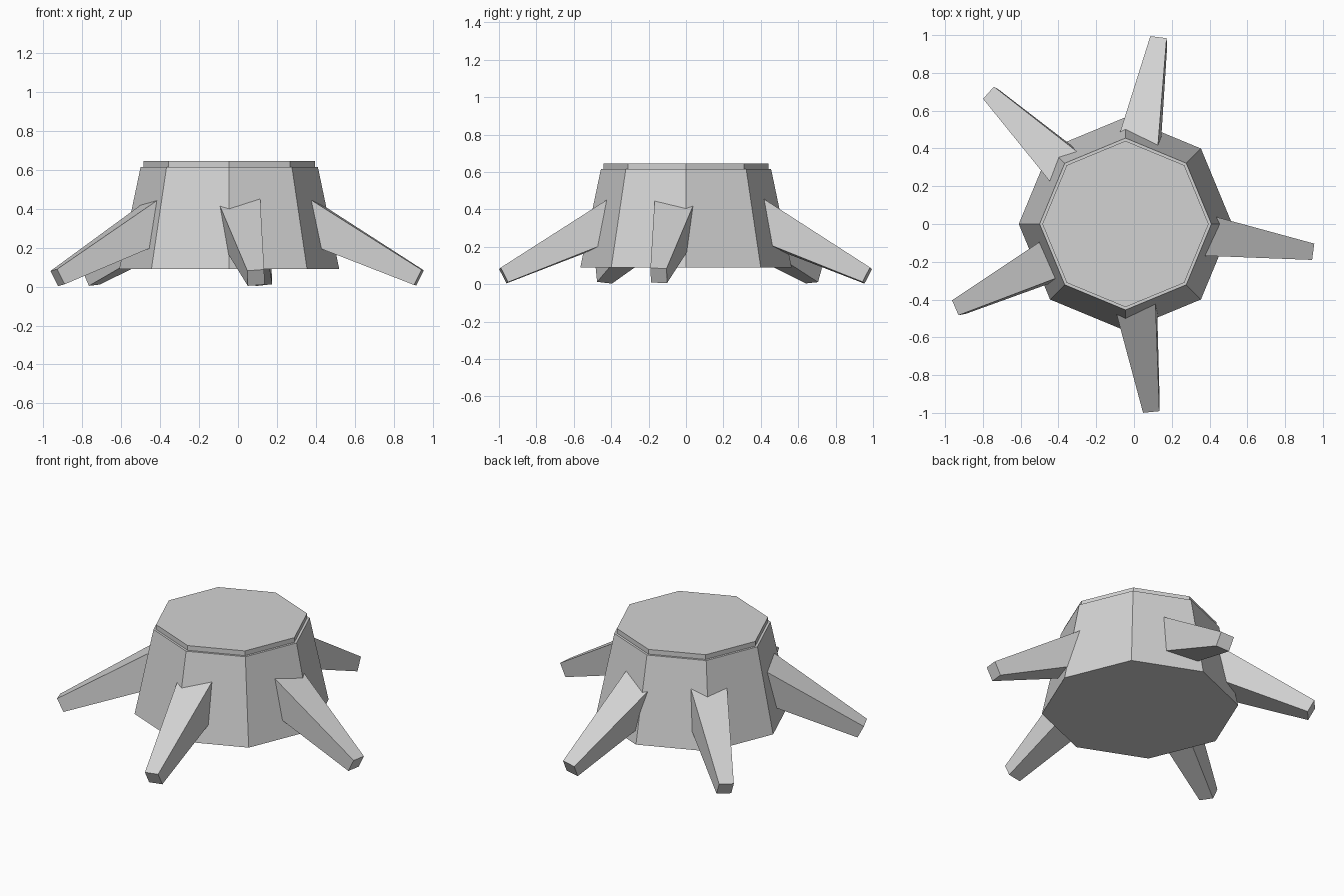
import bpy, bmesh, math
from mathutils import Matrix, Vector

cube = bpy.data.objects.get("Cube")
if cube:
    bpy.data.objects.remove(cube, do_unlink=True)

GREY = (0.65, 0.65, 0.65, 1.0)
grey = bpy.data.materials.new("plain grey")
grey.use_nodes = True
grey.diffuse_color = GREY
grey.node_tree.nodes["Principled BSDF"].inputs["Base Color"].default_value = GREY

CENTRE = Vector((-0.045, 0.0, 0.0))


def frustum(name, sides, r_low, r_high, depth, matrix):
    """Flat-shaded tapered prism along the local z axis of the matrix."""
    bm = bmesh.new()
    bmesh.ops.create_cone(bm, cap_ends=True, segments=sides, radius1=r_low,
                          radius2=r_high, depth=depth, matrix=matrix)
    mesh = bpy.data.meshes.new(name)
    bm.to_mesh(mesh)
    bm.free()
    mesh.materials.append(grey)
    obj = bpy.data.objects.new(name, mesh)
    bpy.context.collection.objects.link(obj)
    return obj


def upright(name, r_low, r_high, z_low, z_high):
    place = Matrix.Translation(CENTRE + Vector((0, 0, (z_low + z_high) / 2)))
    frustum(name, 8, r_low, r_high, z_high - z_low, place)


# Eight-sided stump and the thin slab on top
upright("stump_body", 0.565, 0.455, 0.09, 0.615)
upright("stump_top", 0.44, 0.44, 0.615, 0.645)

# Roots: square tapered legs sloping down and outward
PITCH = math.radians(26.7)
LENGTH, TIP_HALF, TAPER = 0.75, 0.0435, 0.097
TIP_REACH, TIP_HEIGHT = 0.985, 0.046


def root(name, heading, roll):
    a, roll = math.radians(heading), math.radians(roll)
    out = Vector((math.cos(a), math.sin(a), 0))
    side = Vector((-math.sin(a), math.cos(a), 0))
    up = Vector((0, 0, 1))
    axis = out * math.cos(PITCH) - up * math.sin(PITCH)
    normal = out * math.sin(PITCH) + up * math.cos(PITCH)
    x = side * math.cos(roll) + normal * math.sin(roll)
    y = axis.cross(x)
    tip = CENTRE + out * TIP_REACH + up * TIP_HEIGHT
    frame = Matrix((x, y, axis)).transposed().to_4x4()
    place = (Matrix.Translation(tip - axis * LENGTH / 2) @ frame
             @ Matrix.Rotation(math.pi / 4, 4, 'Z'))
    diag = math.sqrt(2)
    frustum(name, 4, (TIP_HALF + LENGTH * TAPER) * diag, TIP_HALF * diag,
            LENGTH, place)


for name, heading, roll in (("root_back", 79.7, -7), ("root_back_right", 136, -5),
                            ("root_front_right", 206.5, 7), ("root_front", 278, 5),
                            ("root_left", 351.5, -2)):
    root(name, heading, roll)
